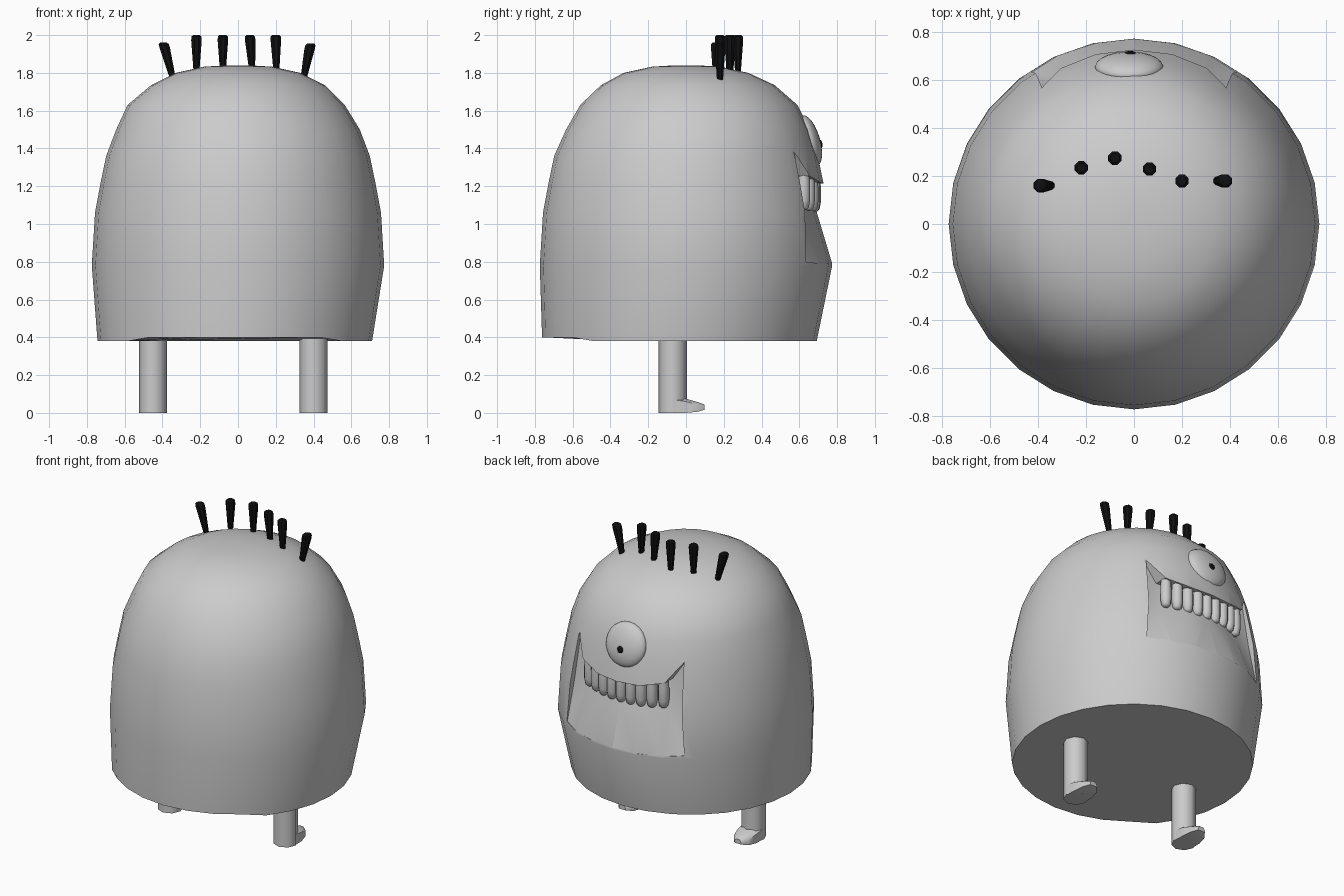
import bpy, bmesh
from math import cos, sin, pi, radians, sqrt
from mathutils import Vector, Matrix

if "Cube" in bpy.data.objects:
    bpy.data.objects.remove(bpy.data.objects["Cube"])

black = bpy.data.materials.new("black")
black.diffuse_color = (0.005, 0.005, 0.005, 1)
black.use_nodes = True
black.node_tree.nodes["Principled BSDF"].inputs["Base Color"].default_value = black.diffuse_color


def finish(name, bm, angle=40, mat=None):
    bmesh.ops.recalc_face_normals(bm, faces=bm.faces)
    me = bpy.data.meshes.new(name)
    bm.to_mesh(me)
    bm.free()
    ob = bpy.data.objects.new(name, me)
    bpy.context.collection.objects.link(ob)
    if mat:
        me.materials.append(mat)
    if angle:
        smooth(ob, angle)
    return ob


def smooth(ob, angle):
    bpy.ops.object.select_all(action='DESELECT')
    ob.select_set(True)
    bpy.context.view_layer.objects.active = ob
    bpy.ops.object.shade_smooth_by_angle(angle=radians(angle))


def loft(rings):
    """Join equal-length closed rings of points and cap both ends."""
    bm = bmesh.new()
    vs = [[bm.verts.new(p) for p in r] for r in rings]
    n = len(vs[0])
    for a, b in zip(vs, vs[1:]):
        for i in range(n):
            j = (i + 1) % n
            bm.faces.new((a[i], a[j], b[j], b[i]))
    bm.faces.new(vs[0])
    bm.faces.new(vs[-1])
    return bm


def circle(c, r, n, phase=0.0):
    return [(c[0] + r * cos(2 * pi * i / n + phase),
             c[1] + r * sin(2 * pi * i / n + phase), c[2]) for i in range(n)]


def ellipsoid(name, c, radii, tilt=0, seg=24, mat=None):
    bm = bmesh.new()
    m = (Matrix.Translation(c) @ Matrix.Rotation(tilt, 4, 'X')
         @ Matrix.Diagonal((*radii, 1)))
    bmesh.ops.create_uvsphere(bm, u_segments=seg, v_segments=seg // 2, radius=1, matrix=m)
    return finish(name, bm, 60, mat)


# Body: domed barrel (radius, height, x shift, y shift)
profile = [(0.727, 0.38, -0.017, -0.035), (0.774, 0.78, 0, 0), (0.757, 1.06, 0, 0),
           (0.727, 1.22, 0, 0), (0.698, 1.36, 0, 0), (0.645, 1.50, 0, 0.01),
           (0.575, 1.63, -0.01, 0.015), (0.46, 1.735, 0, 0.01),
           (0.33, 1.80, 0, 0), (0.18, 1.833, 0, 0), (0.06, 1.84, 0, 0)]
rings = [circle((dx, dy, z), r, 28) for r, z, dx, dy in profile]
rings[0] = [(x, y, z + (0.02 if y < -0.6 else 0)) for x, y, z in rings[0]]
body = finish("body", loft(rings), 0)

# Mouth cutter: lip point, lower lip point and chin point for each half section
half = [((0, 0.645, 1.215), (0, 0.69, 1.07), (0, 0.774, 0.79)),
        ((0.15, 0.63, 1.22), (0.15, 0.672, 1.07), (0.15, 0.758, 0.79)),
        ((0.30, 0.565, 1.255), (0.30, 0.605, 1.06), (0.31, 0.708, 0.79)),
        ((0.385, 0.55, 1.385), (0.41, 0.585, 1.07), (0.432, 0.63, 0.80))]
mirrored = [tuple((-x, y, z) for x, y, z in s) for s in half[:0:-1]]
sections = []
for lip, low, chin in mirrored + half:
    sections.append([(lip[0], 1.0, lip[2]), lip, low, chin, (chin[0], 1.0, chin[2])])
cutter = finish("mouth_cutter", loft(sections), 0)
bm = bmesh.new()
bm.from_mesh(cutter.data)
bmesh.ops.triangulate(bm, faces=bm.faces)
bm.to_mesh(cutter.data)
bm.free()
mod = body.modifiers.new("mouth", 'BOOLEAN')
mod.operation = 'DIFFERENCE'
mod.solver = 'EXACT'
mod.object = cutter
bpy.context.view_layer.objects.active = body
bpy.ops.object.modifier_apply(modifier=mod.name)
bpy.data.objects.remove(cutter)
smooth(body, 35)

# Teeth: rounded pegs along the lip arc
for i in range(9):
    x = (i - 4) * 0.068
    y = sqrt(0.68 ** 2 - x * x)
    z0 = 1.065 + 0.15 * x * x
    prof = [(0.014, 0), (0.027, 0.012), (0.034, 0.05), (0.034, 0.13), (0.03, 0.19)]
    finish(f"tooth_{i + 1}", loft([circle((x, y, z0 + h), r, 12) for r, h in prof]), 60)

# Eye and pupil
ellipsoid("eye", (-0.02, 0.655, 1.44), (0.143, 0.055, 0.14), radians(16))
ellipsoid("pupil", (-0.015, 0.714, 1.425), (0.022, 0.008, 0.022), radians(12), 12, black)

# Legs with a short wedge foot
for name, x in (("left", -0.45), ("right", 0.40)):
    finish(f"{name}_leg", loft([circle((x, -0.07, z), 0.075, 8) for z in (0, 0.42)]), 50)
    foot = []
    for y, w, zb, zt in ((-0.07, 0.07, 0, 0.085), (0.0, 0.068, 0, 0.075),
                         (0.06, 0.055, 0.006, 0.058), (0.098, 0.025, 0.016, 0.045)):
        foot.append([(x - w, y, zb), (x + w, y, zb), (x + w, y, zt - 0.015),
                     (x + w * 0.5, y, zt), (x - w * 0.5, y, zt), (x - w, y, zt - 0.015)])
    finish(f"{name}_foot", loft(foot), 50)

# Hair tufts: black pegs widening upward (base, tip)
tufts = [((-0.345, 0.16, 1.77), (-0.395, 0.16, 1.96)), ((-0.22, 0.235, 1.81), (-0.22, 0.235, 2.0)),
         ((-0.08, 0.275, 1.81), (-0.08, 0.275, 2.0)), ((0.075, 0.23, 1.81), (0.063, 0.23, 2.0)),
         ((0.203, 0.18, 1.81), (0.2, 0.18, 2.0)), ((0.345, 0.18, 1.76), (0.385, 0.18, 1.955))]
for i, (a, b) in enumerate(tufts):
    a, b = Vector(a), Vector(b)
    rings = [circle(a.lerp(b, t), r, 8, pi / 8)
             for t, r in ((0, 0.017), (0.85, 0.03), (0.96, 0.029), (1, 0.02))]
    finish(f"hair_{i + 1}", loft(rings), 40, black)
